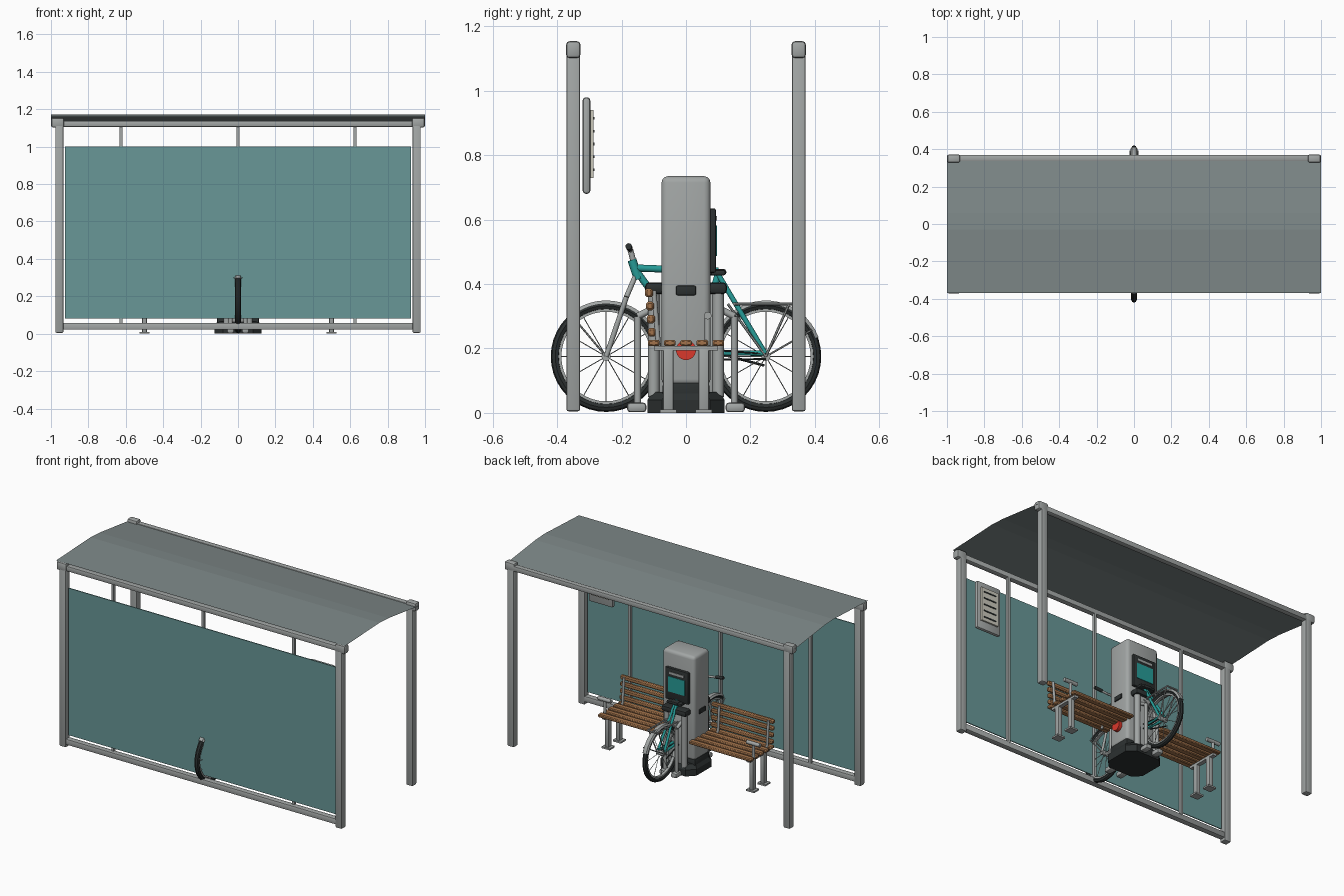
import bpy, bmesh
from math import sin, cos, pi, radians
from mathutils import Vector, Matrix

if "Cube" in bpy.data.objects:
    bpy.data.objects.remove(bpy.data.objects["Cube"])


def material(name, r, g, b):
    m = bpy.data.materials.new(name)
    m.diffuse_color = (r, g, b, 1)
    m.use_nodes = True
    m.node_tree.nodes["Principled BSDF"].inputs["Base Color"].default_value = m.diffuse_color
    return m


STEEL = material("steel", .36, .38, .375)
ROOF = material("roof_sheet", .21, .25, .25)
GLASS = material("tinted_panel", .14, .31, .31)
WOOD = material("wood", .36, .17, .07)
DARK = material("dark_rubber", .025, .03, .03)
TEAL = material("teal_paint", .02, .33, .31)
RED = material("red", .7, .04, .025)
PAPER = material("paper", .6, .58, .5)


def finish(name, bm, mat, smooth=False):
    me = bpy.data.meshes.new(name)
    bm.to_mesh(me)
    bm.free()
    ob = bpy.data.objects.new(name, me)
    bpy.context.collection.objects.link(ob)
    me.materials.append(mat)
    if smooth:
        bpy.context.view_layer.objects.active = ob
        bpy.ops.object.select_all(action='DESELECT')
        ob.select_set(True)
        bpy.ops.object.shade_smooth_by_angle(angle=radians(40))
    return ob


def box(name, c, size, mat=STEEL, bevel=0, seg=2):
    bm = bmesh.new()
    bmesh.ops.create_cube(bm, size=1, matrix=Matrix.Translation(c) @ Matrix.Diagonal((*size, 1)))
    if bevel:
        bmesh.ops.bevel(bm, geom=bm.edges[:], offset=bevel, segments=seg, affect='EDGES', profile=.5)
    return finish(name, bm, mat, bool(bevel))


def rods(name, pairs, r, mat=STEEL, n=10):
    bm = bmesh.new()
    for a, b in pairs:
        a, b = Vector(a), Vector(b)
        d = b - a
        mtx = Matrix.Translation((a + b) / 2) @ d.to_track_quat('Z', 'Y').to_matrix().to_4x4()
        bmesh.ops.create_cone(bm, cap_ends=True, segments=n, radius1=r, radius2=r, depth=d.length, matrix=mtx)
    return finish(name, bm, mat, True)


def path(name, pts, r, mat=STEEL, n=10):
    return rods(name, list(zip(pts, pts[1:])), r, mat, n)


def sweep(name, cy, cz, section, a0, a1, n, mat):
    """Sweep a closed (x, radius) section about an x axis through (cy, cz)."""
    full = a1 - a0 >= 359.9
    bm = bmesh.new()
    rings = []
    for i in range(n if full else n + 1):
        a = radians(a0 + (a1 - a0) * i / n)
        rings.append([bm.verts.new((x, cy + r * cos(a), cz + r * sin(a))) for x, r in section])
    k = len(section)
    for i in range(n):
        p, q = rings[i], rings[(i + 1) % len(rings)]
        for j in range(k):
            bm.faces.new((p[j], p[(j + 1) % k], q[(j + 1) % k], q[j]))
    if not full:
        bm.faces.new(rings[0])
        bm.faces.new(rings[-1])
    bmesh.ops.recalc_face_normals(bm, faces=bm.faces[:])
    return finish(name, bm, mat, True)


def lathe8(name, rows, mat, bevel=0):
    """Stack of elongated octagons: rows of (half x, half y, z)."""
    bm = bmesh.new()
    rings = []
    for hx, hy, z in rows:
        c = .045
        o = [(hx, hy - c), (hx - c, hy), (c - hx, hy), (-hx, hy - c),
             (-hx, c - hy), (c - hx, -hy), (hx - c, -hy), (hx, c - hy)]
        rings.append([bm.verts.new((x, y, z)) for x, y in o])
    for p, q in zip(rings, rings[1:]):
        for j in range(8):
            bm.faces.new((p[j], p[(j + 1) % 8], q[(j + 1) % 8], q[j]))
    bm.faces.new(rings[0])
    bm.faces.new(rings[-1])
    bmesh.ops.recalc_face_normals(bm, faces=bm.faces[:])
    return finish(name, bm, mat)


# shelter frame
for y in (-.35, .35):
    for x in (-.955, .955):
        box("corner_post", (x, y, .57), (.044, .042, 1.13), STEEL, .006)
        box("post_cap", (x * 1.01, y, 1.128), (.068, .044, .052), STEEL, .01)
    box("top_beam", (0, y + .003, 1.122), (1.98, .034, .033), STEEL, .006)
box("bottom_rail", (0, -.35, .04), (1.88, .036, .036), STEEL, .005)
for x in (-.625, 0, .625):
    box("mullion", (x, -.339, .58), (.016, .016, 1.06))
box("back_panel", (0, -.352, .54), (1.85, .006, .92), GLASS)

# arched roof sheet
bm = bmesh.new()
rows = [[bm.verts.new((x, y, z)) for x in (-1, 1)]
        for y, z in ((-.37, 1.158), (-.03, 1.173), (.06, 1.168), (.365, 1.13))]
for p, q in zip(rows, rows[1:]):
    bm.faces.new((p[0], p[1], q[1], q[0]))
finish("roof", bm, ROOF)

# notice board
box("notice_board", (.8, -.309, .83), (.17, .024, .3), STEEL, .01)
box("notice_sheet", (.8, -.293, .835), (.12, .012, .21), PAPER)
for i in range(5):
    box("notice_line", (.8, -.286, .755 + i * .04), (.085, .003, .008), DARK)

# benches on both sides of the kiosk
for s in (-1, 1):
    for i in range(5):
        box("seat_slat", (s * .315, -.1 + i * .05, .217), (.43, .036, .02), WOOD, .005, 1)
    for i in range(4):
        box("back_slat", (s * .315, -.106 - i * .003, .25 + i * .041), (.43, .024, .027), WOOD, .006, 1)
    for y in (-.055, .055):
        box("bench_leg", (s * .5, y, .107), (.026, .032, .2), STEEL, .005)
        box("bench_foot", (s * .5, y, .005), (.055, .05, .01))
    box("bench_bearer", (s * .5, 0, .2), (.026, .2, .014))
    rods("back_support", [((s * x, -.085, .2), (s * x, -.1, .38)) for x in (.16, .5)], .008)
    rods("arm_post", [((s * .515, .067, .21), (s * .515, .067, .3))], .009)
    rods("arm_rest", [((s * .47, .067, .302), (s * .56, .067, .302))], .012)

# kiosk
lathe8("kiosk_base", [(.125, .12, 0), (.125, .12, .04), (.11, .105, .065)], DARK)
box("kiosk_plinth", (0, 0, .06), (.226, .145, .07), DARK, .01)
box("kiosk_body", (0, 0, .41), (.224, .152, .65), STEEL, .02, 3)
for s in (-1, 1):
    box("pedestal_side", (0, s * .075, .22), (.12, .07, .32), STEEL, .012)
    rods("pedestal_column", [((x, s * .1, .05), (x, s * .1, .37)) for x in (-.06, .06)], .018, STEEL, 14)
    box("collar", (0, s * .095, .387), (.17, .064, .036), DARK, .012)
    box("side_vent", (s * .113, 0, .38), (.012, .062, .03), DARK, .005)
    # wheel dock
    for x in (-.04, .04):
        rods("dock_tube", [((x, s * .15, .02), (x, s * .15, .3)), ((x, s * .15, .3), (x, s * .09, .33))], .011)
        box("dock_foot", (x, s * .153, .017), (.04, .06, .03), STEEL, .01)
rods("red_disc", [((.108, 0, .195), (.133, 0, .195))], .031, RED, 24)
box("screen_frame", (0, .082, .535), (.16, .022, .2), DARK, .006)
box("screen", (0, .093, .535), (.115, .006, .095), TEAL)
box("screen_header", (0, .093, .605), (.1, .006, .014))
box("key_shelf", (0, .1, .435), (.1, .045, .016), DARK, .005)

# bicycle wheels, mudguards and spokes
ZW = .175
for y in (-.248, .248):
    tyre = [(.015 * cos(i * pi / 4), .158 + .014 * sin(i * pi / 4)) for i in range(8)]
    sweep("tyre", y, ZW, tyre, 0, 360, 40, DARK)
    rim = [(-.009, .139), (.009, .139), (.009, .149), (-.009, .149)]
    sweep("rim", y, ZW, rim, 0, 360, 40, STEEL)
    rods("hub", [((-.026, y, ZW), (.026, y, ZW))], .014, STEEL, 14)
    rods("spokes", [((.008 * (-1) ** i, y, ZW),
                     (0, y + .142 * cos(i * pi / 6), ZW + .142 * sin(i * pi / 6))) for i in range(12)],
         .0016, STEEL, 5)
    guard = [(-.019, .163), (-.012, .174), (.012, .174), (.019, .163), (.012, .171), (-.012, .171)]
    a = (20, 150) if y > 0 else (40, 135)
    sweep("mudguard", y, ZW, guard, *a, 16, STEEL)
    for s in (-1, 1):
        e = radians(a[0] + 10 if y > 0 else a[1] - 5)
        rods("mudguard_stay", [((s * .022, y, ZW), (s * .022, y + .165 * cos(e), ZW + .165 * sin(e)))], .003, STEEL, 6)

# bicycle frame
rods("frame", [((0, -.158, .45), (0, .1, .44)), ((0, -.15, .435), (0, .03, .19)),
               ((0, .03, .19), (0, .1, .43))], .011, TEAL)
rods("rear_stays", [((s * .006, .1, .43), (s * .022, .246, .185)) for s in (-1, 1)]
     + [((s * .006, .03, .187), (s * .022, .246, .185)) for s in (-1, 1)], .008, TEAL)
rods("head_tube", [((0, -.168, .475), (0, -.148, .415))], .014, TEAL)
for s in (-1, 1):
    path("fork", [(0, -.155, .43), (s * .024, -.185, .36), (s * .024, -.248, ZW)], .008)
path("handlebar", [(-.12, -.177, .515), (-.05, -.172, .505), (.05, -.172, .505), (.12, -.177, .515)], .007)
rods("stem", [((0, -.155, .44), (0, -.173, .507))], .009)
rods("grip", [((s * .085, -.175, .511), (s * .135, -.178, .517)) for s in (-1, 1)], .01, DARK)
box("saddle", (0, .095, .437), (.055, .06, .02), DARK, .008)
rods("kickstand", [((-.025, .1, .185), (-.035, .243, .147))], .004, DARK, 6)
rods("chain", [((.026, .03, .2), (.026, .248, .183)), ((.026, .03, .165), (.026, .248, .167))], .003, DARK, 6)

# luggage rack
rods("rack_rails", [((x, .15, .338), (x, .33, .338)) for x in (-.035, 0, .035)]
     + [((-.035, y, .338), (.035, y, .338)) for y in (.15, .24, .33)], .005, STEEL, 8)
rods("rack_stays", [((s * .035, y, .338), (s * .026, .248, ZW)) for s in (-1, 1) for y in (.13, .32)], .004, STEEL, 6)
